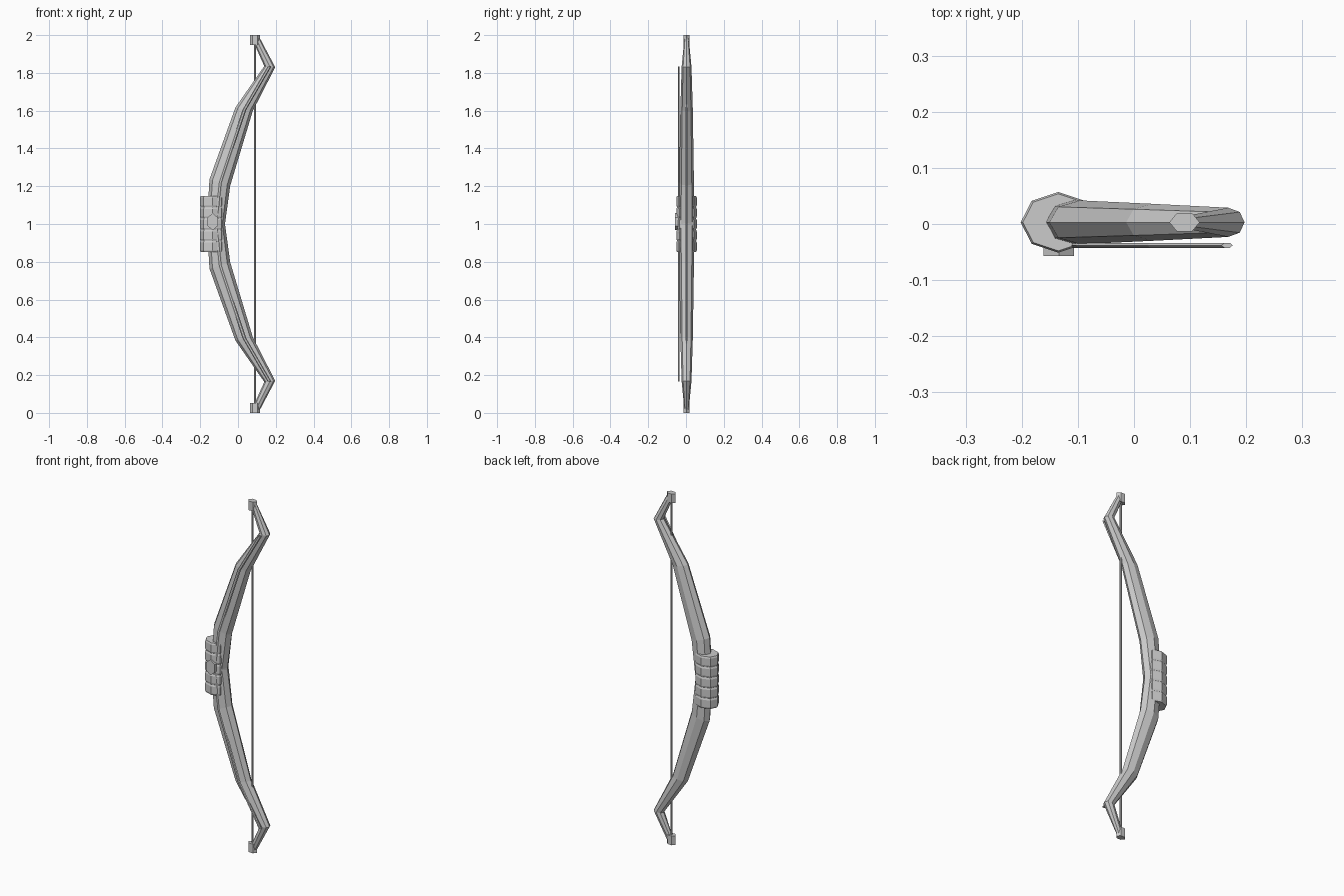
import bpy, bmesh, math
from mathutils import Matrix

if "Cube" in bpy.data.objects:
    bpy.data.objects.remove(bpy.data.objects["Cube"])

Y0 = 0.003  # centre plane of the bow


def make_object(name, bm):
    bmesh.ops.recalc_face_normals(bm, faces=bm.faces)
    mesh = bpy.data.meshes.new(name)
    bm.to_mesh(mesh)
    bm.free()
    ob = bpy.data.objects.new(name, mesh)
    bpy.context.collection.objects.link(ob)
    return ob


def loft(name, sections, sides):
    """Skin rings given as (x, y, z, rx, ry, slope); slope tilts the ring in x-z."""
    bm = bmesh.new()
    rings = []
    for x, y, z, rx, ry, slope in sections:
        ring = []
        for i in range(sides):
            a = 2 * math.pi * i / sides
            dx = rx * math.cos(a)
            ring.append(bm.verts.new((x + dx, y + ry * math.sin(a), z + slope * dx)))
        rings.append(ring)
    for a, b in zip(rings, rings[1:]):
        for i in range(sides):
            j = (i + 1) % sides
            bm.faces.new((a[i], a[j], b[j], b[i]))
    bm.faces.new(rings[0])
    bm.faces.new(rings[-1])
    return make_object(name, bm)


def mirrored(upper):
    """Complete an upper half path (starting at z = 1) with its lower reflection."""
    lower = [(x, y, 2 - z, rx, ry, -s) for x, y, z, rx, ry, s in reversed(upper)]
    return lower[:-1] + upper if upper[0][2] == 1 else lower + upper


# Recurved limbs, octagonal section
limb = [
    (-0.117, Y0, 1.00, 0.048, 0.042, 0),
    (-0.096, Y0, 1.22, 0.055, 0.039, -0.3),
    (0.032, Y0, 1.607, 0.046, 0.033, -0.2),
    (0.168, Y0, 1.833, 0.029, 0.026, -0.1),
    (0.096, Y0, 1.98, 0.019, 0.012, 0.3),
]
loft("bow_limbs", mirrored(limb), 8)

# Thin strip running along the front of the limbs
strip = [
    (-0.117, -0.038, 1.00, 0.010, 0.005, 0),
    (-0.094, -0.038, 1.22, 0.010, 0.005, 0),
    (0.034, -0.038, 1.605, 0.010, 0.005, 0),
    (0.166, -0.038, 1.833, 0.010, 0.005, 0),
]
loft("limb_strip", mirrored(strip), 6)

# String
loft("bow_string", [(0.09, Y0, z, 0.006, 0.006, 0) for z in (0.03, 1.97)], 6)

# Tip caps
for name, z in (("lower_tip", 0.0), ("upper_tip", 1.948)):
    loft(name, [(0.09, Y0, h, 0.027, 0.019, 0) for h in (z, z + 0.052)], 6)

# Wrapped grip: five bands with pinched seams
grip = []
for i in range(5):
    z = 0.852 + i * 0.0595
    for dz, k in ((0, 0.94), (0.009, 1), (0.049, 1), (0.058, 0.94)):
        grip.append((-0.135, Y0, z + dz, 0.067 * k, 0.054 * k, 0))
loft("grip_wrap", grip, 8)

# Hexagonal stud on the front of the grip
bm = bmesh.new()
bmesh.ops.create_cone(bm, cap_ends=True, segments=6, radius1=1, radius2=1, depth=1)
bmesh.ops.transform(bm, verts=bm.verts, matrix=Matrix.Translation((-0.134, -0.047, 1.012))
                    @ Matrix.Diagonal((0.031, 0.02, 0.045, 1)) @ Matrix.Rotation(math.pi / 2, 4, 'X'))
make_object("grip_stud", bm)
